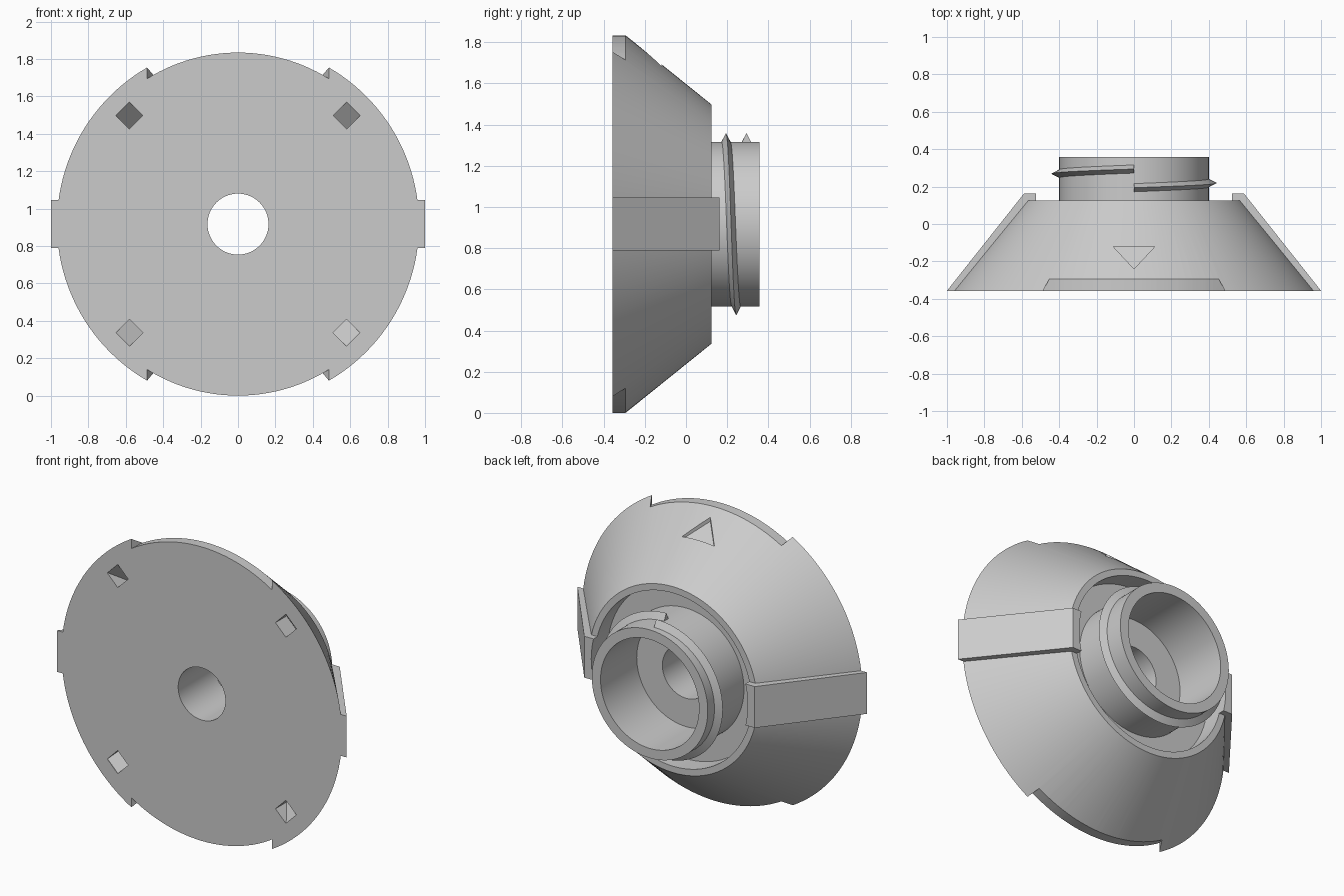
import bpy, bmesh
from math import sin, cos, pi, radians

if "Cube" in bpy.data.objects:
    bpy.data.objects.remove(bpy.data.objects["Cube"])

AXIS_Z = 0.917   # height of the axis of revolution
FRONT = -0.357
BACK = 0.357
SEGMENTS = 144

grey = bpy.data.materials.new("light grey")
grey.use_nodes = True
grey.diffuse_color = (0.6, 0.6, 0.6, 1)
grey.node_tree.nodes["Principled BSDF"].inputs["Base Color"].default_value = (0.6, 0.6, 0.6, 1)


def make(name, bm, turn=0):
    """Turn a bmesh into an object placed on the axis."""
    bmesh.ops.recalc_face_normals(bm, faces=bm.faces)
    mesh = bpy.data.meshes.new(name)
    bm.to_mesh(mesh)
    bm.free()
    mesh.materials.append(grey)
    ob = bpy.data.objects.new(name, mesh)
    bpy.context.collection.objects.link(ob)
    ob.location.z = AXIS_Z
    ob.rotation_euler.y = radians(turn)
    return ob


def lathe(name, profile):
    """Revolve a closed (radius, y) profile about the y axis."""
    bm = bmesh.new()
    rings = []
    for i in range(SEGMENTS):
        a = 2 * pi * i / SEGMENTS
        rings.append([bm.verts.new((r * cos(a), y, r * sin(a))) for r, y in profile])
    n = len(profile)
    for i in range(SEGMENTS):
        p, q = rings[i], rings[(i + 1) % SEGMENTS]
        for j in range(n):
            k = (j + 1) % n
            bm.faces.new((p[j], p[k], q[k], q[j]))
    return make(name, bm)


def prism(name, profile, low, high, turn=0):
    """Extrude an (x, y) profile between two height functions."""
    bm = bmesh.new()
    a = [bm.verts.new((x, y, low(y))) for x, y in profile]
    b = [bm.verts.new((x, y, high(y))) for x, y in profile]
    bm.faces.new(a)
    bm.faces.new(b)
    n = len(profile)
    for j in range(n):
        k = (j + 1) % n
        bm.faces.new((a[j], a[k], b[k], b[j]))
    return make(name, bm, turn)


def boolean(ob, tool, operation="DIFFERENCE", keep=False):
    mod = ob.modifiers.new("cut", "BOOLEAN")
    mod.operation = operation
    mod.solver = "EXACT"
    mod.object = tool
    bpy.context.view_layer.update()
    bpy.context.view_layer.objects.active = ob
    bpy.ops.object.modifier_apply(modifier=mod.name)
    if not keep:
        bpy.data.objects.remove(tool)


def smooth(ob):
    bpy.ops.object.select_all(action="DESELECT")
    ob.select_set(True)
    bpy.context.view_layer.objects.active = ob
    bpy.ops.object.shade_smooth_by_angle(angle=radians(25))


def slab(w):
    return (lambda y: -w), (lambda y: w)


# Conical body with back recess, hollow neck and centre hole
FLOOR = 0.0
RIM = 0.54
body = lathe("conical_body", [
    (0.163, FRONT), (0.968, FRONT), (0.58, 0.125), (RIM, 0.125), (RIM, FLOOR),
    (0.4, FLOOR), (0.4, BACK), (0.34, BACK), (0.34, FLOOR), (0.163, FLOOR)])

# Shallow edge notches at top and bottom
notch = lathe("notch_cutter", [(0.917, -0.45), (1.2, -0.45), (1.2, -0.27), (0.917, -0.27)])
wedge = prism("notch_wedge", [(-0.535, -0.45), (0.535, -0.45), (0.43, -0.25), (-0.43, -0.25)],
              *slab(1.4))
boolean(notch, wedge, "INTERSECT")
boolean(body, notch)

# Four slanted square pockets in the front face
for turn in (45, 135, 225, 315):
    pocket = prism("pocket_cutter",
                   [(0.77, -0.42), (0.872, -0.42), (0.872, FRONT + 0.003), (0.77, FRONT + 0.11)],
                   *slab(0.051), turn)
    boolean(body, pocket)

# Engraved triangular arrow on top of the cone
arrow = prism("arrow_cutter", [(-0.112, -0.12), (0.112, -0.12), (0, -0.24)],
              lambda y: 0.655 - 0.808 * y, lambda y: 1.1)
boolean(body, arrow)
smooth(body)

# Two side ribs running along the cone and trimmed to the recess
recess = lathe("recess_cutter", [(0.2, -0.02), (RIM, -0.02), (RIM, 0.4), (0.2, 0.4)])
for side, turn in (("left", 0), ("right", 180)):
    rib = prism(side + "_rib",
                [(1.0, FRONT), (0.588, 0.163), (0.48, 0.163), (0.48, 0.1),
                 (0.58, 0.08), (0.95, FRONT)], *slab(0.129), turn)
    boolean(rib, recess, keep=True)
    smooth(rib)
bpy.data.objects.remove(recess)

# Single turn screw thread around the neck
bm = bmesh.new()
sections = []
for i in range(SEGMENTS + 1):
    t = i / SEGMENTS
    a = pi / 2 - 2 * pi * t
    y = 0.194 + 0.1 * t
    sections.append([bm.verts.new((r * cos(a), y + d, r * sin(a)))
                     for r, d in ((0.39, -0.027), (0.442, 0), (0.39, 0.027))])
for p, q in zip(sections, sections[1:]):
    for j in range(3):
        k = (j + 1) % 3
        bm.faces.new((p[j], p[k], q[k], q[j]))
bm.faces.new(sections[0])
bm.faces.new(sections[-1])
smooth(make("neck_thread", bm))
